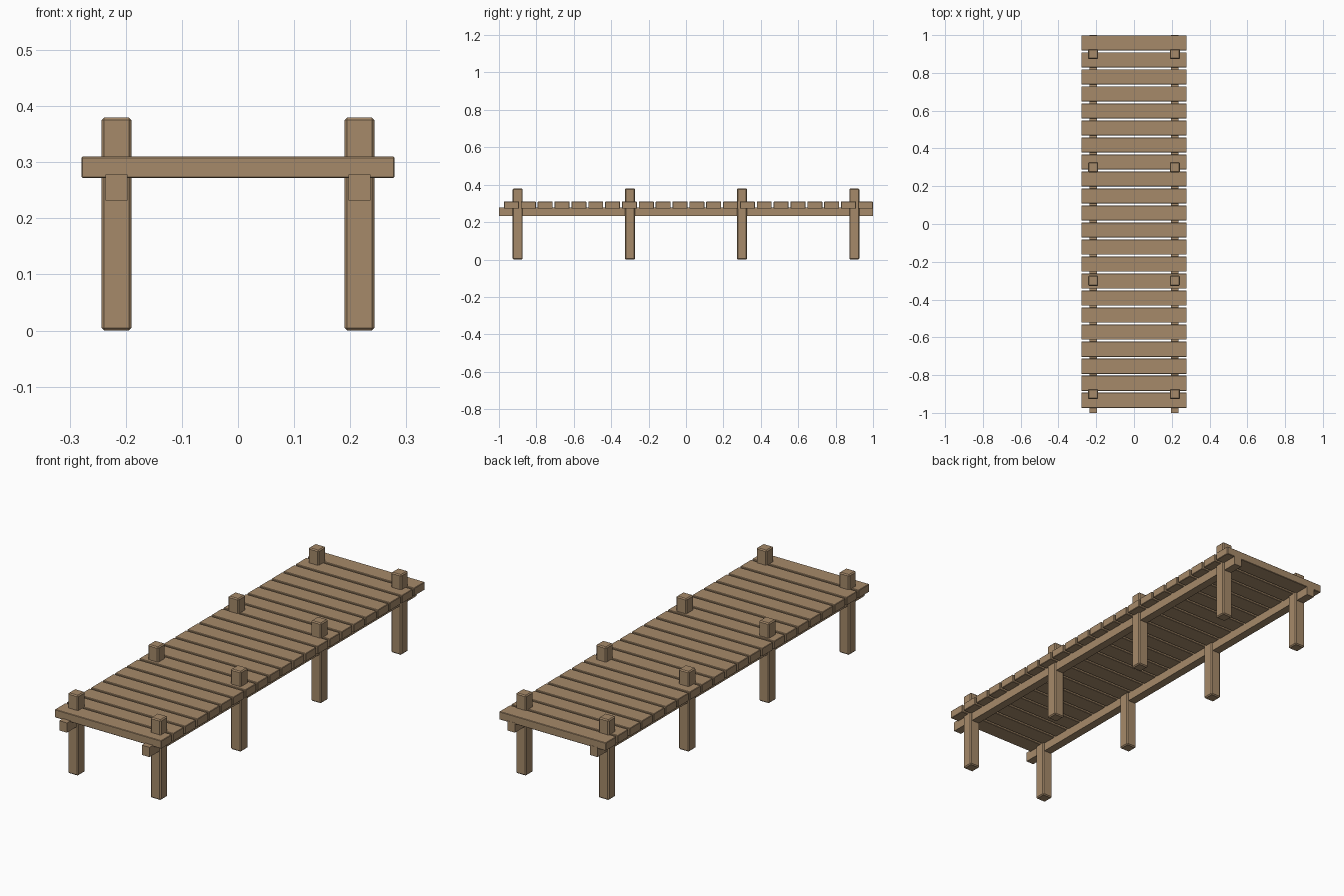
import bpy

cube = bpy.data.objects.get("Cube")
if cube:
    bpy.data.objects.remove(cube, do_unlink=True)

wood = bpy.data.materials.new("weathered wood")
wood.use_nodes = True
colour = (0.38, 0.254, 0.144, 1)
wood.diffuse_color = colour
wood.node_tree.nodes["Principled BSDF"].inputs["Base Color"].default_value = colour


def beam(name, centre, size, bevel=0):
    """Squared timber with optional chamfered edges."""
    bpy.ops.mesh.primitive_cube_add(size=1, location=centre)
    obj = bpy.context.object
    obj.name = name
    obj.scale = size
    bpy.ops.object.transform_apply(location=False, rotation=False, scale=True)
    obj.data.materials.append(wood)
    if bevel:
        mod = obj.modifiers.new("chamfer", 'BEVEL')
        mod.width = bevel
        mod.segments = 1
    return obj


# Deck planks
PLANKS, PITCH = 22, 0.0901
for i in range(PLANKS):
    y = 0.959 - i * PITCH
    beam(f"deck_plank_{i + 1}", (0, y, 0.291), (0.558, 0.08, 0.038), 0.002)

for side, x in (("left", 0.2165), ("right", -0.2165)):
    # Long joists under the deck
    beam(f"{side}_joist", (x, 0, 0.255), (0.04, 2.0, 0.046))
    # Posts rising through the deck
    for i, y in enumerate((-0.9, -0.3, 0.3, 0.9)):
        beam(f"{side}_post_{i + 1}", (x, y, 0.19), (0.054, 0.054, 0.38), 0.005)
